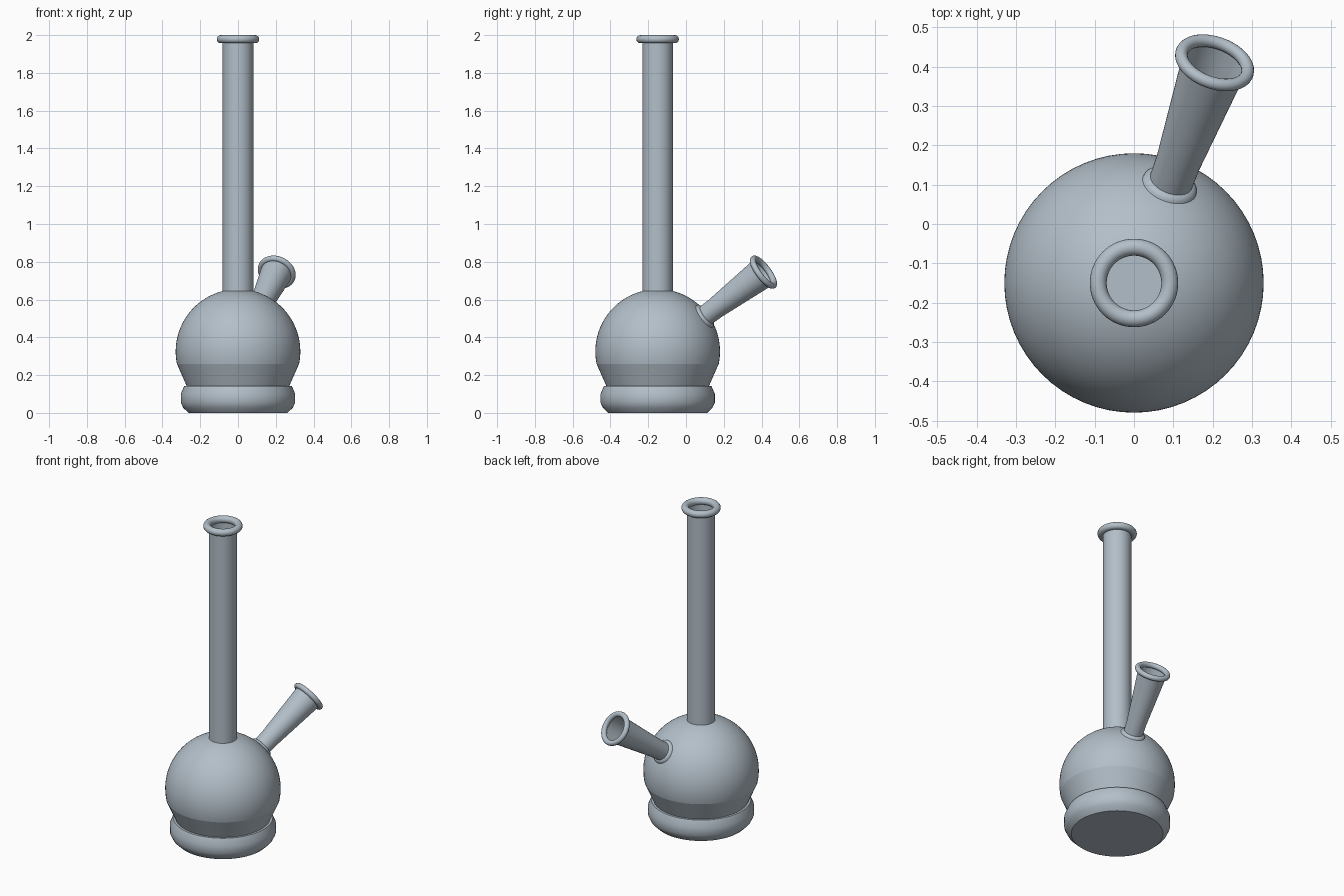
import bpy, bmesh, math
from mathutils import Vector, Matrix

cube = bpy.data.objects.get("Cube")
if cube:
    bpy.data.objects.remove(cube, do_unlink=True)

glass = bpy.data.materials.new("blue_grey_glass")
glass.use_nodes = True
COLOUR = (0.45, 0.52, 0.58, 1)
glass.diffuse_color = COLOUR
glass.node_tree.nodes["Principled BSDF"].inputs["Base Color"].default_value = COLOUR

AXIS_Y = -0.15
BULB_R = 0.33
BULB_Z = 0.325
UPRIGHT = Matrix.Translation((0, AXIS_Y, 0))

# The spout points straight out of the bulb centre
bulb_centre = Vector((0, AXIS_Y, BULB_Z))
spout_vec = Vector((0.205, 0.41, 0.745)) - bulb_centre
SPOUT_LEN = spout_vec.length
TILTED = Matrix.Translation(bulb_centre) @ spout_vec.to_track_quat('Z', 'Y').to_matrix().to_4x4()


def lathe(name, profile, place=UPRIGHT, steps=64, angle=35):
    """Revolve (radius, height) points about the local z axis."""
    bm = bmesh.new()
    verts = [bm.verts.new((r, 0, z)) for r, z in profile]
    edges = [bm.edges.new(pair) for pair in zip(verts, verts[1:])]
    bmesh.ops.spin(bm, geom=verts + edges, cent=(0, 0, 0), axis=(0, 0, 1),
                   angle=math.tau, steps=steps, use_merge=True)
    bmesh.ops.remove_doubles(bm, verts=bm.verts, dist=1e-5)
    bmesh.ops.recalc_face_normals(bm, faces=bm.faces)
    mesh = bpy.data.meshes.new(name)
    bm.to_mesh(mesh)
    bm.free()
    mesh.materials.append(glass)
    obj = bpy.data.objects.new(name, mesh)
    bpy.context.collection.objects.link(obj)
    obj.matrix_world = place
    bpy.ops.object.select_all(action='DESELECT')
    obj.select_set(True)
    bpy.context.view_layer.objects.active = obj
    bpy.ops.object.shade_smooth_by_angle(angle=math.radians(angle))
    return obj


def ring(name, major, minor, height, place=UPRIGHT):
    """Rounded lip made from a revolved circle."""
    turns = [math.tau * i / 16 for i in range(17)]
    lathe(name, [(major + minor * math.cos(a), height + minor * math.sin(a))
                 for a in turns], place)


def bulb_radius(z):
    return math.sqrt(BULB_R ** 2 - (z - BULB_Z) ** 2)


# Base foot with a flat underside
lathe("base", [(0, 0), (0.262, 0), (0.29, 0.027), (0.303, 0.055),
               (0.303, 0.1), (0.285, 0.142), (0.265, 0.142)])

# Round bulb, open at the neck, above a straight tapering skirt
low = math.asin((0.26 - BULB_Z) / BULB_R)
high = math.acos(0.08 / BULB_R)
arc = [low + (high - low) * i / 28 for i in range(29)]
lathe("bulb", [(BULB_R * math.cos(a), BULB_Z + BULB_R * math.sin(a)) for a in arc])
lathe("bulb_skirt", [(bulb_radius(0.13), 0.13), (bulb_radius(0.26), 0.26)])

# Long hollow neck and its lip
lathe("neck", [(0.081, 0.635), (0.081, 1.978)])
ring("neck_lip", 0.091, 0.0215, 1.9785)

# Flared side spout, its collar against the bulb, and its lip
lathe("spout", [(0.055, 0.3), (0.057, 0.4), (0.084, SPOUT_LEN)], TILTED, 48)
lathe("spout_collar", [(0.073, 0.315), (0.07, 0.328), (0.062, 0.336), (0.055, 0.338)],
      TILTED, 48)
ring("spout_lip", 0.088, 0.016, SPOUT_LEN, TILTED)
